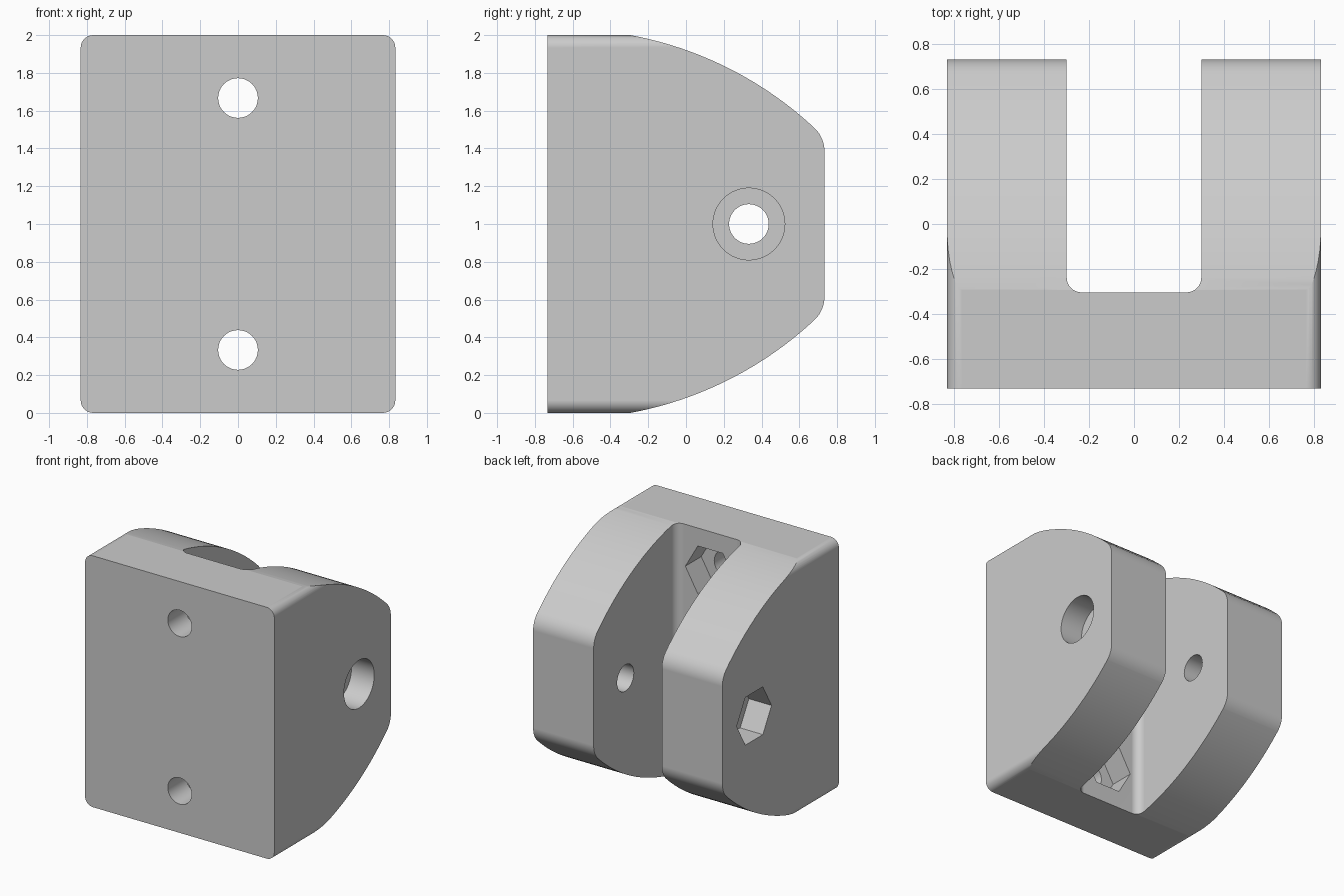
import bpy, bmesh
from math import sin, cos, radians, pi

cube = bpy.data.objects.get("Cube")
if cube:
    bpy.data.objects.remove(cube, do_unlink=True)

HALF_X, HALF_Y, HEIGHT = 0.833, 0.733, 2.0
FILLET = 0.067
HOLE_R, NUT_R, POCKET = 0.105, 0.19, 0.2
PIN_Y, PIN_Z = 0.333, 1.0
SLOT_HALF, SLOT_FLOOR = 0.3, -0.305

grey = bpy.data.materials.new("light_grey")
grey.use_nodes = True
grey.diffuse_color = (0.6, 0.6, 0.6, 1)
grey.node_tree.nodes["Principled BSDF"].inputs["Base Color"].default_value = (0.6, 0.6, 0.6, 1)


def prism(name, outline, axis, start, end):
    """Extrude a flat outline along the x, y or z axis."""
    place = {"x": lambda a, b, d: (d, a, b),
             "y": lambda a, b, d: (a, d, b),
             "z": lambda a, b, d: (a, b, d)}[axis]
    bm = bmesh.new()
    ends = [[bm.verts.new(place(a, b, d)) for a, b in outline] for d in (start, end)]
    bm.faces.new(ends[0])
    bm.faces.new(ends[1])
    for i in range(len(outline)):
        j = i - 1
        bm.faces.new((ends[0][j], ends[0][i], ends[1][i], ends[1][j]))
    bmesh.ops.recalc_face_normals(bm, faces=bm.faces)
    mesh = bpy.data.meshes.new(name)
    bm.to_mesh(mesh)
    bm.free()
    obj = bpy.data.objects.new(name, mesh)
    mesh.materials.append(grey)
    bpy.context.collection.objects.link(obj)
    return obj


def arc(ca, cb, r, first, last, steps):
    """Points on an arc, angles in degrees measured from the vertical."""
    angles = [radians(first + (last - first) * i / steps) for i in range(steps + 1)]
    return [(ca + r * sin(t), cb + r * cos(t)) for t in angles]


def rounded_rect(a0, a1, b0, b1, r):
    corners = [(a1 - r, b1 - r), (a1 - r, b0 + r), (a0 + r, b0 + r), (a0 + r, b1 - r)]
    return [p for k, (a, b) in enumerate(corners) for p in arc(a, b, r, 90 * k, 90 * k + 90, 8)]


def ring(ca, cb, r, sides):
    return [(ca + r * cos(2 * pi * i / sides), cb + r * sin(2 * pi * i / sides))
            for i in range(sides)]


def combine(target, tool, operation):
    tool.hide_render = True
    mod = target.modifiers.new("shape", "BOOLEAN")
    mod.operation, mod.solver, mod.object = operation, "EXACT", tool
    bpy.context.view_layer.objects.active = target
    bpy.ops.object.modifier_apply(modifier=mod.name)
    bpy.data.objects.remove(tool, do_unlink=True)


# Block with rounded long edges
bracket = prism("clevis_bracket", rounded_rect(-HALF_X, HALF_X, 0, HEIGHT, FILLET),
                "y", -HALF_Y, 1)

# Curved side profile, mirrored top to bottom
upper = [(-1, 2.033)] + arc(-0.652, 0.08, 1.953, 0, 43, 32) \
    + arc(HALF_Y - 0.167, 1.386, 0.167, 46, 90, 8)
profile = upper + [(y, HEIGHT - z) for y, z in reversed(upper)]
combine(bracket, prism("side_profile", profile, "x", -1, 1), "INTERSECT")

# Slot between the two ears
slot = rounded_rect(-SLOT_HALF, SLOT_HALF, SLOT_FLOOR, 1.2, FILLET)
combine(bracket, prism("slot", slot, "z", -0.5, 2.5), "DIFFERENCE")

# Pin hole with a round recess on one ear and a hex nut recess on the other
hex_r = NUT_R / cos(pi / 6)
combine(bracket, prism("pin_hole", ring(PIN_Y, PIN_Z, HOLE_R, 48), "x", -1, 1), "DIFFERENCE")
combine(bracket, prism("head_recess", ring(PIN_Y, PIN_Z, NUT_R, 64), "x",
                       HALF_X - POCKET, 1), "DIFFERENCE")
combine(bracket, prism("nut_recess", ring(PIN_Y, PIN_Z, hex_r, 6), "x",
                       -1, -HALF_X + POCKET), "DIFFERENCE")

# Mounting holes with hex nut recesses in the slot floor
for z in (0.333, 1.667):
    combine(bracket, prism("mount_hole", ring(0, z, HOLE_R, 48), "y", -1, 0), "DIFFERENCE")
    combine(bracket, prism("mount_recess", ring(0, z, hex_r, 6), "y",
                           SLOT_FLOOR - POCKET, 0), "DIFFERENCE")

# Smooth curves with crisp edges and flat planes
bpy.ops.object.select_all(action="DESELECT")
bracket.select_set(True)
bpy.context.view_layer.objects.active = bracket
bpy.ops.object.shade_smooth_by_angle(angle=radians(25))
weighted = bracket.modifiers.new("flat_planes", "WEIGHTED_NORMAL")
weighted.keep_sharp = True
